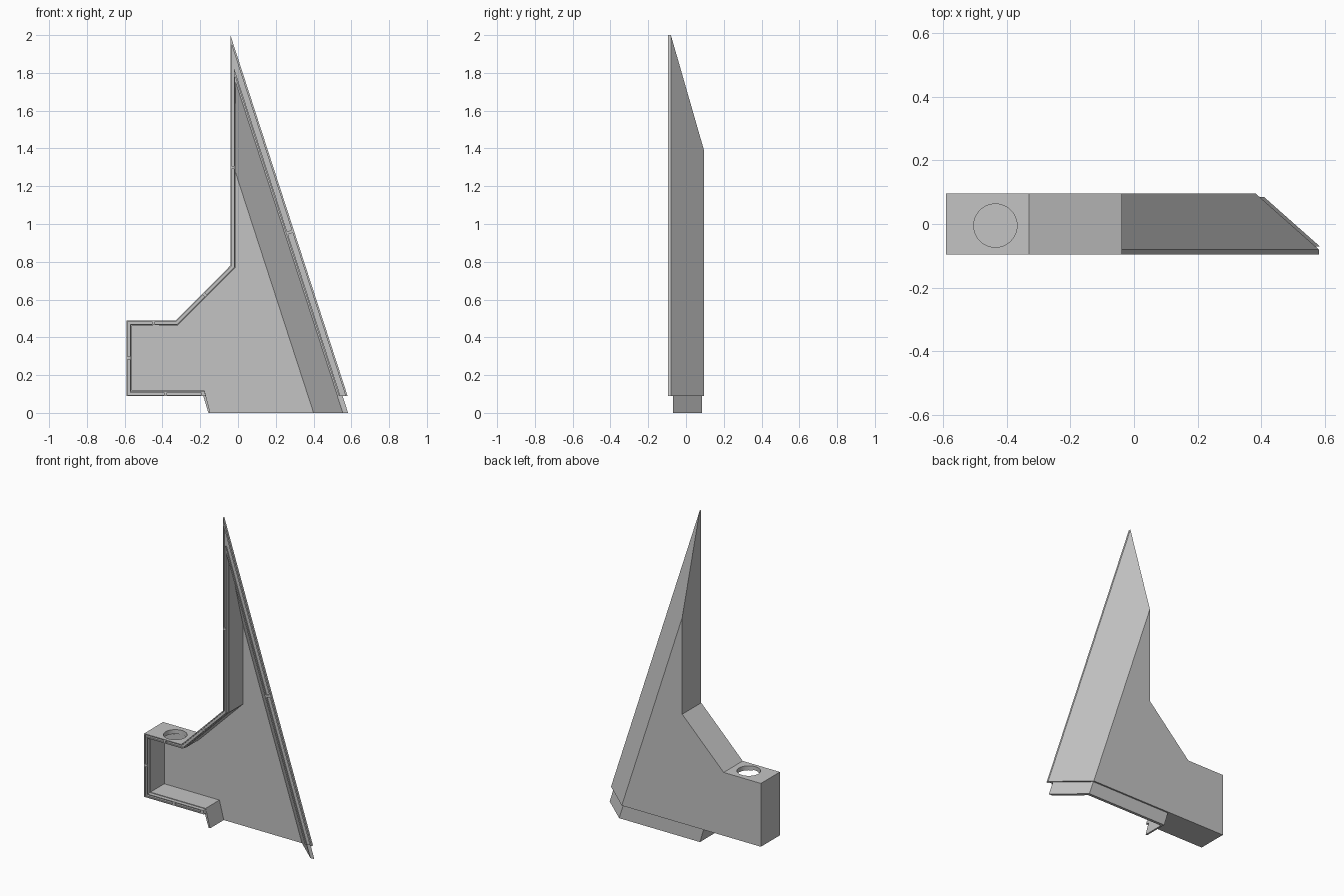
import bpy, bmesh
from mathutils import Vector
from mathutils.geometry import intersect_point_line

if "Cube" in bpy.data.objects:
    bpy.data.objects.remove(bpy.data.objects["Cube"])

grey = bpy.data.materials.new("plain grey")
grey.use_nodes = True
grey.diffuse_color = (0.55, 0.55, 0.55, 1)
grey.node_tree.nodes["Principled BSDF"].inputs["Base Color"].default_value = grey.diffuse_color

FLOOR = 0.09      # underside of the housing
SLOPE = 3.08      # steepness of the long edge
LEAN = 1.074      # how fast the long edge moves in with depth
TIP_X = -0.04


def long_edge(z, inset):
    return TIP_X + (2 - z) / SLOPE - inset / 0.951


def outline(e, d, bottom):
    """Housing outline inset by e, its long edge inset by d, closed by bottom points."""
    x = TIP_X + e
    tip_z = 2 - (e + d / 0.951) * SLOPE
    return bottom + [(-0.59 + e, FLOOR + e), (-0.59 + e, 0.49 - e),
                     (-0.33 + 0.414 * e, 0.49 - e), (x, 0.78 - 0.414 * e), (x, tip_z)]


def loft(name, rings):
    """Solid through matching (y, outline) rings."""
    bm = bmesh.new()
    loops = [[bm.verts.new((x, y, z)) for x, z in pts] for y, pts in rings]
    n = len(loops[0])
    for a, b in zip(loops, loops[1:]):
        for i in range(n):
            j = (i + 1) % n
            bm.faces.new((a[i], a[j], b[j], b[i]))
    bm.faces.new(loops[0])
    bm.faces.new(loops[-1])
    bmesh.ops.recalc_face_normals(bm, faces=bm.faces)
    mesh = bpy.data.meshes.new(name)
    bm.to_mesh(mesh)
    bm.free()
    mesh.materials.append(grey)
    ob = bpy.data.objects.new(name, mesh)
    bpy.context.collection.objects.link(ob)
    return ob


def cut(ob, cutter):
    mod = ob.modifiers.new("cut", 'BOOLEAN')
    mod.operation = 'DIFFERENCE'
    mod.solver = 'EXACT'
    mod.object = cutter
    cutter.hide_render = True
    bpy.context.view_layer.objects.active = ob
    bpy.ops.object.modifier_apply(modifier=mod.name)


# Housing: straight lip at the front, then the long side slants to the back
def outer(d):
    return outline(0, d, [(long_edge(FLOOR, d), FLOOR)])


housing = loft("housing", [(-0.095, outer(0)), (-0.08, outer(0)), (0.095, outer(0.188))])


# Cavity: open at the front and through the floor, with a small ledge near the rim
def hollow(e, d):
    return outline(e, d, [(long_edge(-0.1, d), -0.1), (-0.12, -0.1), (-0.177, FLOOR + e)])


def hollow_inset(y):
    return 0.041 + (y + 0.08) * LEAN


cavity = loft("cavity_cutter", [(-0.12, hollow(0.024, 0.044)), (-0.071, hollow(0.024, 0.044)),
                                (-0.071, hollow(0.028, hollow_inset(-0.071))),
                                (0.067, hollow(0.028, hollow_inset(0.067)))])


# Base flange: thinner skirt reaching down below the housing
def skirt(y):
    d = (y + 0.08) * LEAN + 0.0145
    return [(-0.184, FLOOR), (-0.157, 0), (long_edge(0, d), 0), (long_edge(FLOOR, d), FLOOR)]


flange = loft("base_flange", [(y, skirt(y)) for y in (-0.07, 0.085)])
for part in (housing, flange):
    cut(part, cavity)
bpy.data.objects.remove(cavity)


# Rim groove: one cut round each corner, leaving a small bridge mid-edge
def groove_path(e, d):
    pts = outline(e, d, [(-0.195, FLOOR + e)]) + [(long_edge(0.08, d), 0.08)]
    return [Vector(p) for p in pts]


out, inn = groove_path(0.006, 0.01), groove_path(0.019, 0.036)


def bridge_side(i, sign):
    mid = (inn[i] + inn[i + 1]) / 2
    mid += (inn[i + 1] - inn[i]).normalized() * 0.008 * sign
    return intersect_point_line(mid, out[i], out[i + 1])[0].to_2d(), mid


last = len(out) - 1
for i in range(last + 1):
    pairs = [(out[i], inn[i])]
    if i > 0:
        pairs.insert(0, bridge_side(i - 1, 1))
    if i < last:
        pairs.append(bridge_side(i, -1))
    shape = [p[0] for p in pairs] + [p[1] for p in reversed(pairs)]
    groove = loft("groove_cutter", [(-0.12, shape), (-0.086, shape)])
    cut(housing, groove)
    bpy.data.objects.remove(groove)

# Round hole through the top of the side arm
bpy.ops.mesh.primitive_cylinder_add(vertices=48, radius=0.068, depth=0.1,
                                    location=(-0.435, -0.005, 0.48))
drill = bpy.context.object
drill.name = "hole_cutter"
drill.data.materials.append(grey)
cut(housing, drill)
bpy.data.objects.remove(drill)
